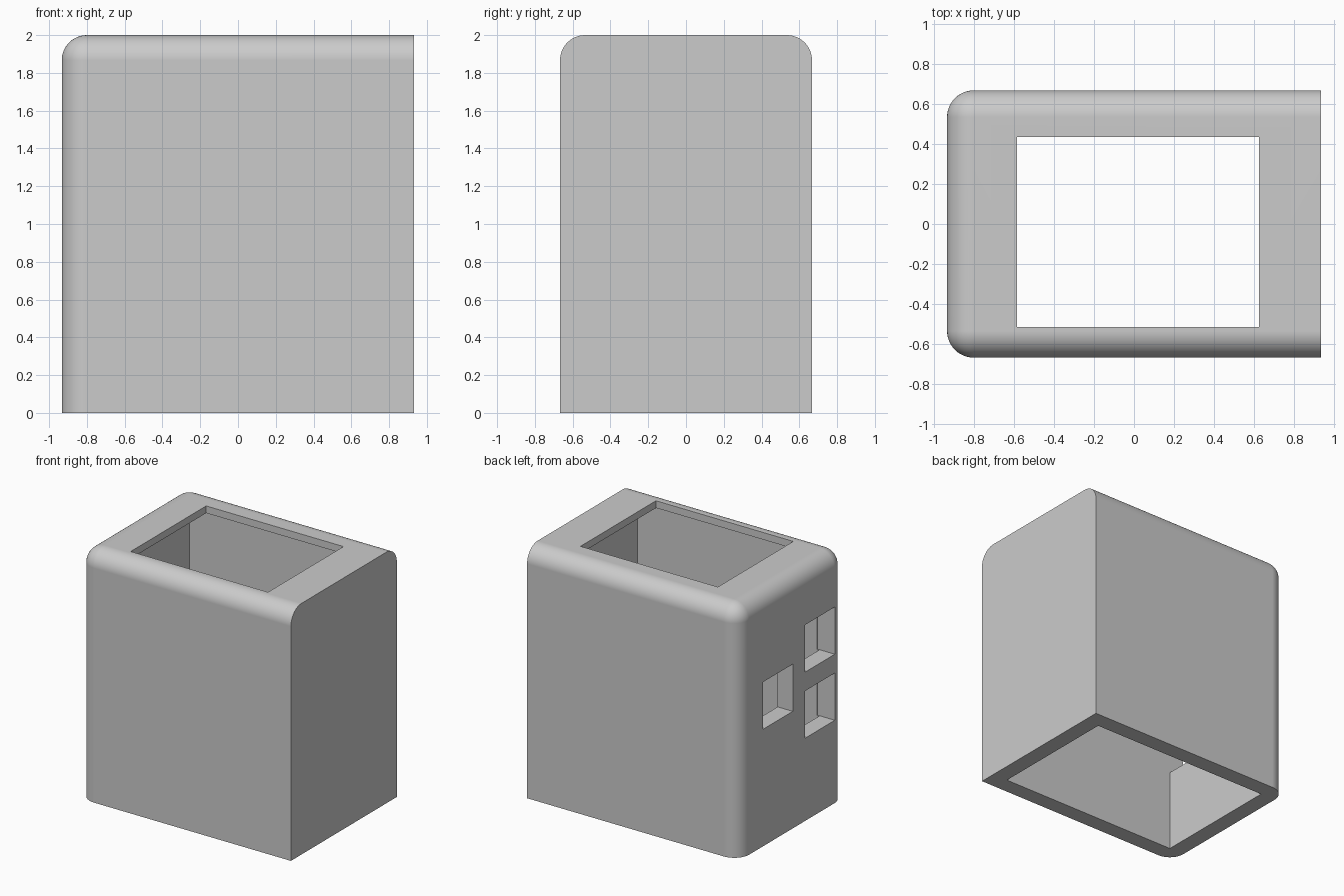
import bpy, bmesh, math
from mathutils import Matrix, Vector

if "Cube" in bpy.data.objects:
    bpy.data.objects.remove(bpy.data.objects["Cube"], do_unlink=True)

HX, HY, TOP = 0.933, 0.667, 2.0   # outer half sizes and height
WALL, LID = 0.133, 0.057          # wall and top thickness

grey = bpy.data.materials.new("plain_grey")
grey.use_nodes = True
grey.diffuse_color = (0.6, 0.6, 0.6, 1)
grey.node_tree.nodes["Principled BSDF"].inputs["Base Color"].default_value = (0.6, 0.6, 0.6, 1)


def box(name, low, high, rounded=False):
    """Box between two corners; optionally rounds its top and -x upright edges."""
    low, high = Vector(low), Vector(high)
    bm = bmesh.new()
    size = Matrix.Diagonal((*(high - low), 1))
    bmesh.ops.create_cube(bm, size=1, matrix=Matrix.Translation((low + high) / 2) @ size)
    if rounded:
        def wanted(edge):
            mid = (edge.verts[0].co + edge.verts[1].co) / 2
            on_top = mid.z > high.z - 0.01
            upright = abs(edge.verts[0].co.z - edge.verts[1].co.z) > 1
            return (on_top and mid.x < high.x - 0.01) or (upright and mid.x < 0)
        bmesh.ops.bevel(bm, geom=[e for e in bm.edges if wanted(e)], offset=WALL,
                        offset_type='OFFSET', segments=12, profile=0.5, affect='EDGES')
    mesh = bpy.data.meshes.new(name)
    bm.to_mesh(mesh)
    bm.free()
    obj = bpy.data.objects.new(name, mesh)
    bpy.context.collection.objects.link(obj)
    mesh.materials.append(grey)
    return obj


# Outer housing
housing = box("housing", (-HX, -HY, 0), (HX, HY, TOP), rounded=True)

# Inner cavity, open at the bottom, and the rectangular top opening
cutters = [
    box("cavity", (-HX + WALL, -HY + WALL, -0.2), (HX - WALL, HY - WALL, TOP - LID)),
    box("top_opening", (-0.585, -0.515, 1.7), (0.625, 0.435, TOP + 0.2)),
]

# Three square windows through the -x wall
HALF = 0.188
for y, z in ((0.177, 1.12), (-0.352, 0.847), (-0.352, 1.373)):
    cutters.append(box("window", (-HX - 0.2, y - HALF, z - HALF),
                       (-HX + WALL + 0.02, y + HALF, z + HALF)))

bpy.ops.object.select_all(action='DESELECT')
bpy.context.view_layer.objects.active = housing
housing.select_set(True)
for cutter in cutters:
    cutter.hide_render = True
    cut = housing.modifiers.new("cut", 'BOOLEAN')
    cut.operation, cut.solver, cut.object = 'DIFFERENCE', 'EXACT', cutter
    bpy.ops.object.modifier_apply(modifier=cut.name)
    bpy.data.objects.remove(cutter, do_unlink=True)

# Smooth rounded edges, flat faces kept clean
bpy.ops.object.shade_smooth_by_angle(angle=math.radians(30))
weighted = housing.modifiers.new("weighted_normals", 'WEIGHTED_NORMAL')
weighted.keep_sharp = True
